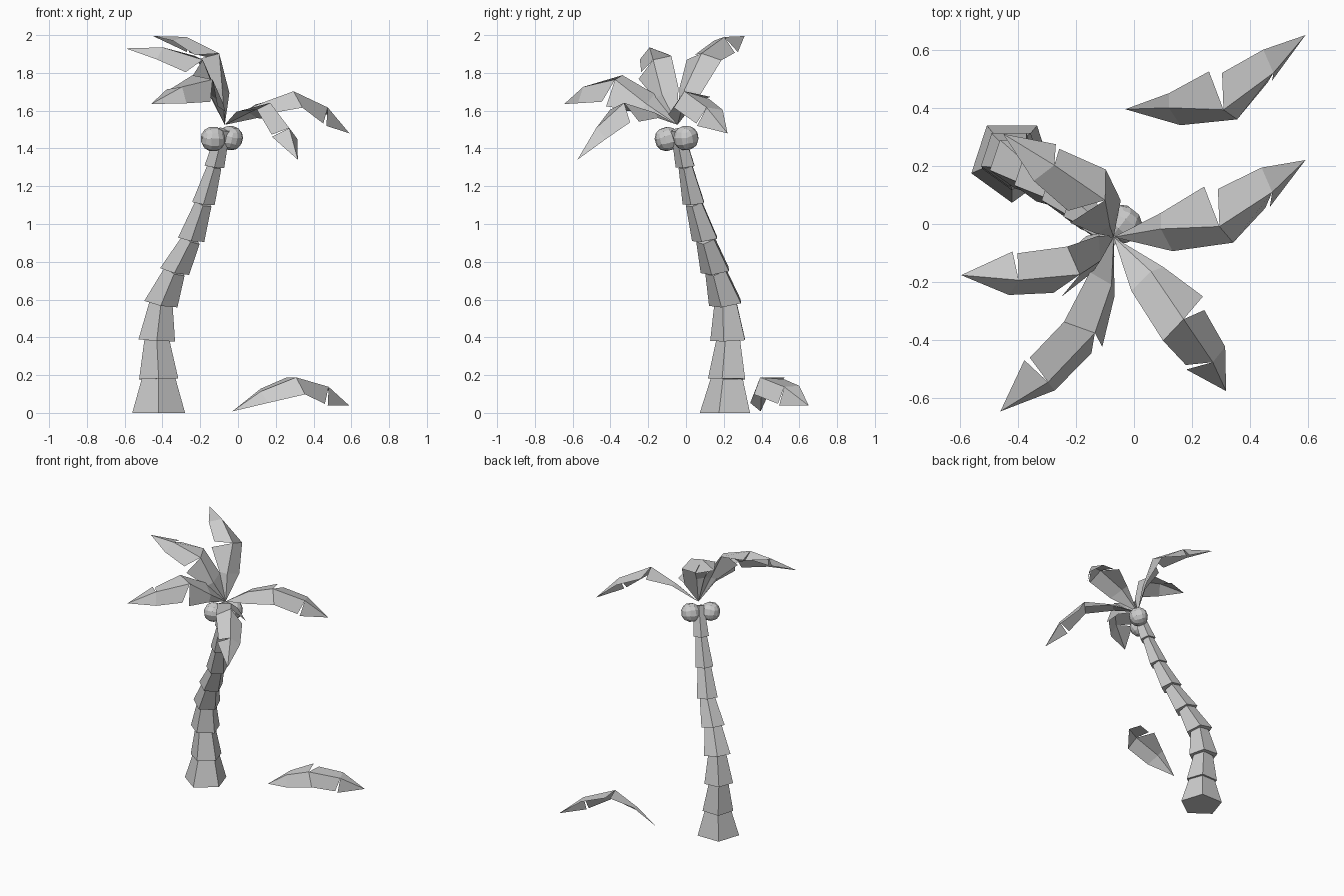
import bpy, bmesh, math
from mathutils import Vector, Matrix

cube = bpy.data.objects.get("Cube")
if cube:
    bpy.data.objects.remove(cube, do_unlink=True)

grey = bpy.data.materials.new("plain_grey")
grey.use_nodes = True
grey.diffuse_color = (0.6, 0.6, 0.6, 1)
grey.node_tree.nodes["Principled BSDF"].inputs["Base Color"].default_value = (0.6, 0.6, 0.6, 1)


def add_object(name, bm):
    mesh = bpy.data.meshes.new(name)
    bm.to_mesh(mesh)
    bm.free()
    mesh.materials.append(grey)
    obj = bpy.data.objects.new(name, mesh)
    bpy.context.collection.objects.link(obj)
    return obj


# Trunk: stacked five-sided tapering rings that lean more towards the crown
rings = [(-.42, .22, 0, .147), (-.42, .225, .18, .109), (-.43, .23, .385, .102),
         (-.408, .215, .58, .094), (-.335, .16, .752, .083), (-.248, .105, .92, .074),
         (-.183, .045, 1.11, .063), (-.125, 0, 1.305, .055), (-.075, -.045, 1.5, .04)]
for i, (low, high) in enumerate(zip(rings, rings[1:])):
    bottom, top = Vector(low[:3]), Vector(high[:3])
    axis = (top - bottom).normalized()
    tilts = [(axis + Vector((0, 0, 1))).normalized() if i else Vector((0, 0, 1)), axis]
    bm = bmesh.new()
    loops = []
    for centre, radius, tilt in ((bottom, low[3], tilts[0]), (top, low[3] * .64, tilts[1])):
        turn = Vector((0, 0, 1)).rotation_difference(tilt)
        angles = [math.radians(72 * k - 90) for k in range(5)]
        loops.append([bm.verts.new(centre + turn @ Vector((math.cos(a), math.sin(a), 0)) * radius)
                      for a in angles])
    for k in range(5):
        n = (k + 1) % 5
        bm.faces.new((loops[0][k], loops[0][n], loops[1][n], loops[1][k]))
    bm.faces.new(loops[0][::-1])
    bm.faces.new(loops[1])
    add_object(f"trunk_ring_{i + 1}", bm)

# Coconuts: rounded boxes of a few flat faces
for i, (centre, spin) in enumerate((((-.132, -.1, 1.45), .2), ((-.04, 0, 1.455), .9))):
    bm = bmesh.new()
    bmesh.ops.create_cube(bm, size=1)
    bmesh.ops.subdivide_edges(bm, edges=bm.edges[:], cuts=2, use_grid_fill=True)
    for v in bm.verts:
        v.co = v.co.normalized() * .067
    bm.transform(Matrix.Translation(centre) @ Matrix.Rotation(spin, 4, 'Z')
                 @ Matrix.Rotation(.3, 4, 'X'))
    add_object(f"coconut_{i + 1}", bm)

# Frond: a folded leaf with a ridge, one slit on each side
frond_points = {
    "base": (0, 0, 0), "ridge1": (.15, .005, .105), "ridge2": (.338, -.002, .18),
    "ridge3": (.51, .125, .13), "tip": (.62, .255, .03),
    "left1": (.15, .055, .12), "left2a": (.288, .13, .18),
    "left2b": (.333, .125, .17), "left3": (.475, .205, .135),
    "right1": (.19, -.055, .045), "right2": (.385, -.035, .09),
    "right3a": (.49, .092, .04), "right3b": (.505, .098, .03)}
frond_panels = ["base ridge1 left1", "ridge1 ridge2 left2a left1",
                "ridge2 ridge3 left3 left2b", "ridge3 tip left3",
                "base right1 ridge1", "right1 right2 ridge2 ridge1",
                "right2 right3a ridge3 ridge2", "right3b tip ridge3"]


def frame(chord, crest):
    x = chord.normalized()
    z = (crest - x * crest.dot(x)).normalized()
    return Matrix((x, z.cross(x), z)).transposed()


def add_frond(name, base, crest, tip):
    """Place the leaf so that its base, crest and tip meet the given points."""
    base, crest, tip = Vector(base), Vector(crest), Vector(tip)
    chord = Vector(frond_points["tip"])
    turn = (frame(tip - base, crest - base)
            @ frame(chord, Vector(frond_points["ridge2"])).transposed())
    scale = (tip - base).length / chord.length
    bm = bmesh.new()
    verts = {key: bm.verts.new(base + turn @ Vector(co) * scale)
             for key, co in frond_points.items()}
    for panel in frond_panels:
        bm.faces.new([verts[key] for key in panel.split()])
    add_object(name, bm)


crown = (-.07, -.045, 1.525)
add_frond("fallen_frond", (-.03, .395, .008), (.308, .393, .188), (.59, .65, .038))
add_frond("frond_left", crown, (.285, -.005, 1.69), (.59, .22, 1.48))
add_frond("frond_front_left", crown, (.18, -.34, 1.64), (.317, -.575, 1.34))
add_frond("frond_front_right", crown, (-.135, -.365, 1.755), (-.46, -.645, 1.635))
add_frond("frond_right", crown, (-.19, -.176, 1.875), (-.595, -.176, 1.93))
add_frond("frond_back_right", crown, (-.13, .09, 1.87), (-.45, .31, 1.995))
